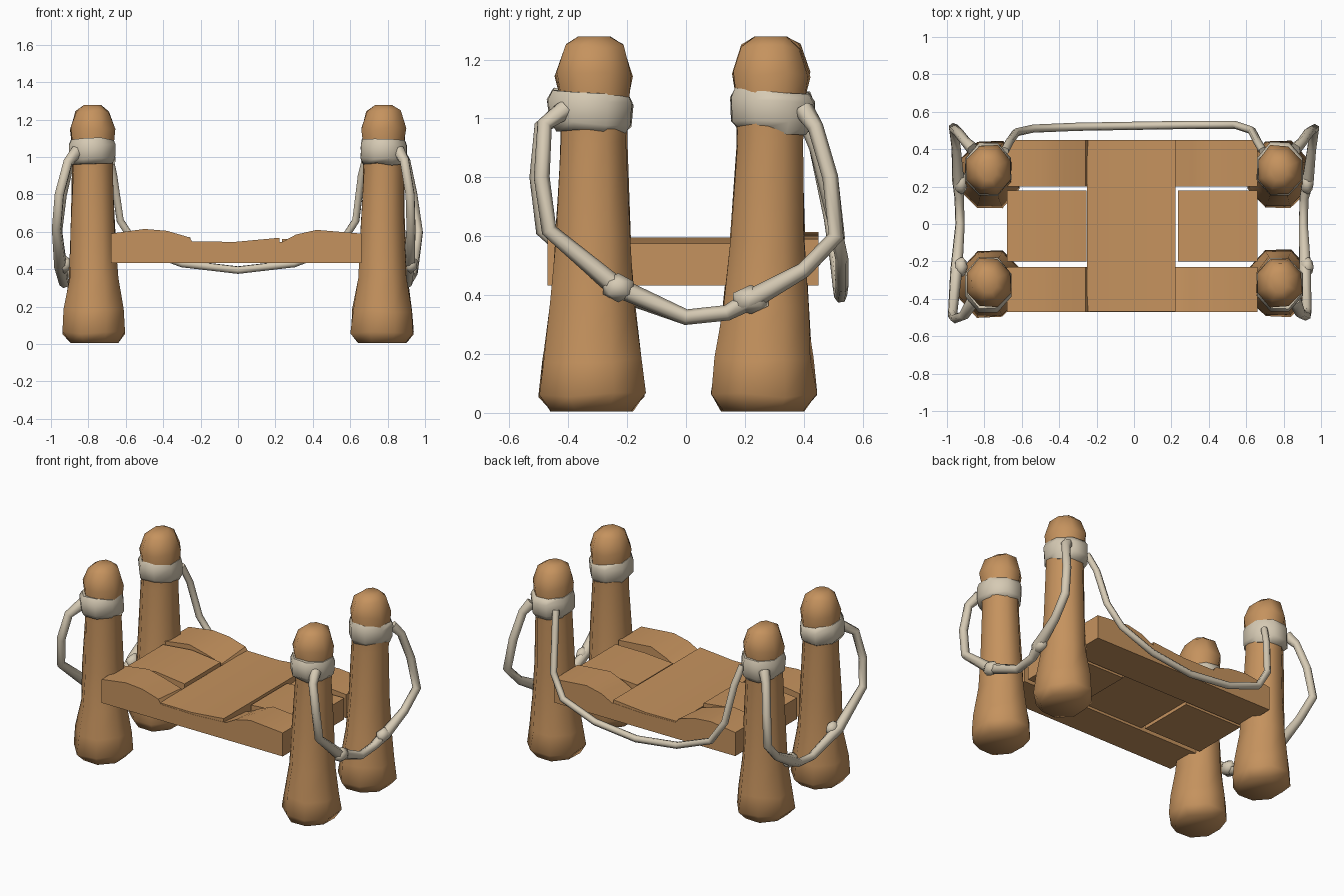
import bpy, bmesh, math, random
from mathutils import Vector

if "Cube" in bpy.data.objects:
    bpy.data.objects.remove(bpy.data.objects["Cube"])

random.seed(4)


def material(name, rgb):
    m = bpy.data.materials.new(name)
    m.diffuse_color = (*rgb, 1)
    m.use_nodes = True
    m.node_tree.nodes["Principled BSDF"].inputs["Base Color"].default_value = m.diffuse_color
    return m


WOOD = material("warm wood", (0.56, 0.29, 0.112))
ROPE = material("pale rope", (0.67, 0.59, 0.455))


def finish(name, bm, mat, angle=40):
    bmesh.ops.recalc_face_normals(bm, faces=bm.faces)
    me = bpy.data.meshes.new(name)
    bm.to_mesh(me)
    bm.free()
    me.materials.append(mat)
    for p in me.polygons:
        p.use_smooth = True
    me.set_sharp_from_angle(angle=math.radians(angle))
    ob = bpy.data.objects.new(name, me)
    bpy.context.collection.objects.link(ob)
    return ob


def loft(name, rings, mat, sides=8, jitter=0.0, phase=0.39, tilt=0.0):
    """Stack of ellipses (cx, cy, z, rx, ry), slightly irregular, capped."""
    bm = bmesh.new()
    loops = []
    for cx, cy, z, rx, ry in rings:
        loop = []
        for i in range(sides):
            a = phase + 2 * math.pi * i / sides
            k = 1.055 + random.uniform(-jitter, jitter)
            dz = random.uniform(-jitter, jitter) * 0.25 if 0.01 < z < 1.25 else 0
            y = ry * k * math.sin(a)
            loop.append(bm.verts.new((cx + rx * k * math.cos(a), cy + y, z + dz + tilt * y)))
        loops.append(loop)
    for a, b in zip(loops, loops[1:]):
        for i in range(sides):
            j = (i + 1) % sides
            bm.faces.new((a[i], a[j], b[j], b[i]))
    bm.faces.new(loops[0])
    bm.faces.new(loops[-1])
    return finish(name, bm, mat, 62)


# Posts: height, x radius, y radius
POST = [(0.005, 0.13, 0.14), (0.06, 0.168, 0.183), (0.18, 0.16, 0.168), (0.36, 0.132, 0.146),
        (0.6, 0.12, 0.13), (0.92, 0.11, 0.113), (1.06, 0.112, 0.117), (1.15, 0.121, 0.133),
        (1.245, 0.092, 0.1), (1.278, 0.045, 0.055)]
BAND = [(0.955, 0.107, 0.117), (0.985, 0.124, 0.142), (1.06, 0.125, 0.148), (1.092, 0.116, 0.128)]

for side, sx in (("left", -1), ("right", 1)):
    for end, y_base, y_top in (("front", -0.32, -0.312), ("back", 0.26, 0.288)):
        rings = []
        for z, rx, ry in POST:
            t = min(z, 1.0)
            rings.append((sx * (0.77 + 0.008 * t), y_base + (y_top - y_base) * t, z, rx, ry))
        loft(f"{end}_{side}_post", rings, WOOD, 8, 0.04)
        out = 0.006 if y_top > 0 else -0.014
        loft(f"{end}_{side}_rope_band",
             [(sx * 0.779, y_top + out, z, rx, ry) for z, rx, ry in BAND], ROPE, 8, 0.03,
             tilt=-0.06)


# Deck rails: wavy profile in x-z, inner edge dips towards the centre plank
def rail(name, y0, y1, top_in):
    top = [(-0.68, 0.59), (-0.5, 0.615), (-0.38, 0.605), (-0.26, 0.57), (-0.24, 0.54),
           (0.0, 0.535), (0.21, 0.545), (0.235, 0.545), (0.31, 0.585), (0.42, 0.61), (0.66, 0.59)]
    bm = bmesh.new()
    loops = []
    for y, drop in ((y0, 0), (y1, top_in)):
        pts = [(x, z - (drop if abs(x) < 0.4 else 0)) for x, z in top] + [(0.66, 0.433), (-0.68, 0.433)]
        loops.append([bm.verts.new((x, y, z)) for x, z in pts])
    a, b = loops
    for i in range(len(a)):
        j = (i + 1) % len(a)
        bm.faces.new((a[i], a[j], b[j], b[i]))
    bm.faces.new(a)
    bm.faces.new(b)
    finish(name, bm, WOOD)


rail("front_deck_rail", -0.47, -0.23, 0.02)
rail("back_deck_rail", 0.45, 0.2, 0.02)


# Deck planks: box whose top slopes from left to right, with a crown
def plank(name, x0, x1, y0, y1, z0, zl, zm, zr):
    bm = bmesh.new()
    xm = (x0 + x1) / 2
    prof = [(x0, z0), (x1, z0), (x1, zr), (xm, zm), (x0, zl)]
    a, b = [[bm.verts.new((x, y, z)) for x, z in prof] for y in (y0, y1)]
    for i in range(5):
        j = (i + 1) % 5
        bm.faces.new((a[i], a[j], b[j], b[i]))
    bm.faces.new(a)
    bm.faces.new(b)
    finish(name, bm, WOOD)


plank("centre_plank", -0.25, 0.222, -0.468, 0.448, 0.45, 0.548, 0.546, 0.568)
plank("left_plank", -0.68, -0.255, -0.2, 0.18, 0.433, 0.575, 0.595, 0.57)
plank("right_plank", 0.236, 0.66, -0.2, 0.18, 0.433, 0.56, 0.575, 0.575)


# Hanging ropes: bevelled paths with varying thickness, converted to mesh
def rope(name, pts, r=0.027, thick=()):
    cu = bpy.data.curves.new(name, "CURVE")
    cu.dimensions = "3D"
    cu.bevel_depth = r
    cu.bevel_resolution = 1
    cu.use_fill_caps = True
    sp = cu.splines.new("POLY")
    sp.points.add(len(pts) - 1)
    for i, (p, co) in enumerate(zip(sp.points, pts)):
        p.co = (*co, 1)
        p.radius = 1.3 if i in thick else 1.0
    tmp = bpy.data.objects.new(name + "_path", cu)
    bpy.context.collection.objects.link(tmp)
    bpy.context.view_layer.update()
    me = bpy.data.meshes.new_from_object(tmp.evaluated_get(bpy.context.evaluated_depsgraph_get()))
    bpy.data.objects.remove(tmp)
    bm = bmesh.new()
    bm.from_mesh(me)
    finish(name, bm, ROPE, 65)


rope("right_rope", [(0.86, -0.41, 1.03), (0.89, -0.48, 0.98), (0.92, -0.49, 0.8), (0.925, -0.465, 0.62),
                    (0.915, -0.24, 0.43), (0.905, 0, 0.325), (0.91, 0.14, 0.34), (0.93, 0.23, 0.39),
                    (0.95, 0.4, 0.485), (0.965, 0.51, 0.6), (0.935, 0.49, 0.8), (0.9, 0.44, 0.97),
                    (0.86, 0.4, 1.03)], thick=(0, 4, 7, 12))
rope("left_rope", [(-0.86, -0.41, 1.03), (-0.91, -0.49, 0.97), (-0.955, -0.505, 0.8), (-0.97, -0.485, 0.62),
                   (-0.95, -0.25, 0.42), (-0.93, 0, 0.325), (-0.935, 0.14, 0.34), (-0.94, 0.23, 0.39),
                   (-0.95, 0.4, 0.485), (-0.965, 0.515, 0.6), (-0.94, 0.49, 0.8), (-0.9, 0.44, 0.97),
                   (-0.86, 0.4, 1.03)], thick=(0, 4, 7, 12))
rope("back_rope", [(-0.69, 0.39, 1.02), (-0.665, 0.44, 0.9), (-0.63, 0.49, 0.66), (-0.54, 0.51, 0.52),
                   (-0.3, 0.52, 0.43), (0, 0.525, 0.395), (0.3, 0.53, 0.43), (0.54, 0.53, 0.52),
                   (0.63, 0.5, 0.66), (0.66, 0.44, 0.9), (0.69, 0.39, 1.02)], 0.022)

# Knot bulges on the side ropes
for side, sx in (("left", -1), ("right", 1)):
    for end, y, z, ly in (("front", -0.23, 0.425, 0.06), ("back", 0.22, 0.385, 0.07)):
        bm = bmesh.new()
        bmesh.ops.create_icosphere(bm, subdivisions=1, radius=1)
        for v in bm.verts:
            v.co = Vector((v.co.x * 0.04 + sx * 0.925, v.co.y * ly + y, v.co.z * 0.05 + z))
        finish(f"{end}_{side}_rope_knot", bm, ROPE, 60)
